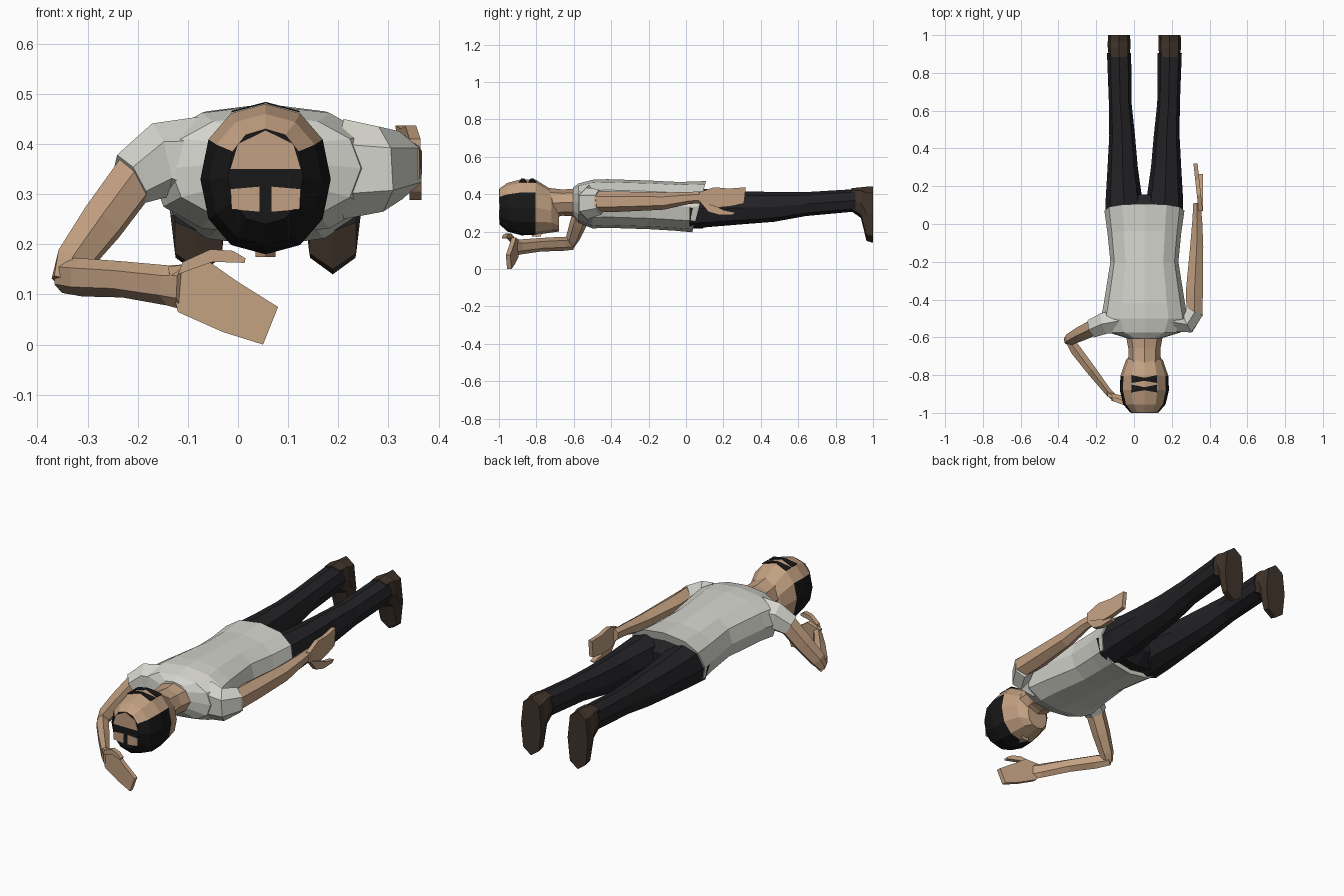
import bpy, bmesh, math
from mathutils import Vector

CX = 0.055  # body centre line


def material(name, rgb):
    m = bpy.data.materials.new(name)
    m.diffuse_color = (*rgb, 1)
    return m


SHIRT = material("shirt_grey", (0.66, 0.66, 0.61))
SKIN = material("skin", (0.54, 0.35, 0.22))
CLOTH = material("dark_cloth", (0.016, 0.016, 0.019))
HAIR = material("hair_black", (0.009, 0.009, 0.009))
LEATHER = material("brown_leather", (0.05, 0.033, 0.023))


def finish(name, bm, *mats):
    bmesh.ops.recalc_face_normals(bm, faces=bm.faces)
    me = bpy.data.meshes.new(name)
    bm.to_mesh(me)
    bm.free()
    for m in mats:
        me.materials.append(m)
    ob = bpy.data.objects.new(name, me)
    bpy.context.collection.objects.link(ob)
    return ob


def loft(name, mats, rings, n=8, p=1.0, axis=None, paint=None):
    """Skin rings of (x, y, z, half width, half height[, slope])."""
    bm = bmesh.new()
    up = Vector((0, 0, 1))
    pts = [Vector(r[:3]) for r in rings]
    loops = []
    for i, r in enumerate(rings):
        t = axis or (pts[min(i + 1, len(pts) - 1)] - pts[max(i - 1, 0)]).normalized()
        side = t.cross(up).normalized()
        top = side.cross(t)
        slope = r[5] if len(r) > 5 else 0
        loop = []
        for k in range(n):
            a = 2 * math.pi * k / n
            s, c = math.sin(a), math.cos(a)
            u = math.copysign(abs(s) ** p, s) * r[3]
            v = math.copysign(abs(c) ** p, c) * r[4]
            loop.append(bm.verts.new(pts[i] + side * u + top * v + t * slope * v))
        loops.append(loop)
    for i in range(len(loops) - 1):
        for k in range(n):
            j = (k + 1) % n
            f = bm.faces.new((loops[i][k], loops[i][j], loops[i + 1][j], loops[i + 1][k]))
            if paint:
                f.material_index = paint(i, k)
    cap = bm.faces.new(loops[0])
    if paint:
        cap.material_index = paint(-1, 0)
    bm.faces.new(loops[-1])
    return finish(name, bm, *mats)


def plate(name, mat, pts, thick):
    """Flat outline extruded by a thickness vector."""
    bm = bmesh.new()
    f = bm.faces.new([bm.verts.new(q) for q in pts])
    ext = bmesh.ops.extrude_face_region(bm, geom=[f], use_keep_orig=True)
    bmesh.ops.translate(bm, vec=thick, verts=[v for v in ext["geom"] if isinstance(v, bmesh.types.BMVert)])
    return finish(name, bm, mat)


Y = Vector((0, 1, 0))

# Shirt body with sloping hem
loft("shirt_body", [SHIRT], [
    (CX, -0.605, 0.36, 0.09, 0.075), (CX, -0.575, 0.352, 0.19, 0.105),
    (CX, -0.50, 0.347, 0.23, 0.13), (CX, -0.42, 0.35, 0.215, 0.13),
    (CX, -0.2, 0.343, 0.18, 0.13), (CX, -0.05, 0.335, 0.195, 0.13, 0.1),
    (CX, 0.07, 0.333, 0.212, 0.137, 0.27)], n=12, p=0.85, axis=Y)

# Sleeves
loft("sleeve_right", [SHIRT], [
    (0.21, -0.52, 0.35, 0.06, 0.10), (0.285, -0.53, 0.35, 0.055, 0.085),
    (0.325, -0.46, 0.358, 0.052, 0.068)], n=6)
loft("sleeve_left", [SHIRT], [
    (-0.09, -0.515, 0.36, 0.07, 0.095), (-0.155, -0.525, 0.368, 0.065, 0.075),
    (-0.215, -0.55, 0.33, 0.056, 0.056)], n=6)

# Straight right arm with hand along the hip
loft("arm_right", [SKIN], [
    (0.32, -0.49, 0.36, 0.048, 0.058), (0.32, -0.35, 0.36, 0.052, 0.054),
    (0.332, -0.12, 0.363, 0.04, 0.046), (0.335, 0.02, 0.38, 0.03, 0.032),
    (0.333, 0.11, 0.385, 0.022, 0.032)], n=6, axis=Y)
palm = [(0.07, 0.41), (0.15, 0.437), (0.23, 0.43), (0.32, 0.437),
        (0.31, 0.35), (0.24, 0.335), (0.14, 0.325), (0.07, 0.36)]
plate("hand_right", SKIN, [(0.342 - 0.11 * (y - 0.07), y, z) for y, z in palm], (0.022, 0, 0))
thumb = [(0.07, 0.365), (0.16, 0.335), (0.2, 0.315), (0.265, 0.302), (0.25, 0.29), (0.18, 0.288), (0.12, 0.305)]
plate("thumb_right", SKIN, [(0.342, y, z) for y, z in thumb], (0.024, 0, 0))

# Bent left arm with hand under the head
loft("upper_arm_left", [SKIN], [
    (-0.185, -0.535, 0.36, 0.05, 0.05), (-0.27, -0.575, 0.245, 0.045, 0.048),
    (-0.33, -0.605, 0.165, 0.036, 0.04), (-0.35, -0.62, 0.125, 0.026, 0.024)], n=6)
loft("forearm_left", [SKIN], [
    (-0.35, -0.605, 0.138, 0.022, 0.035), (-0.31, -0.665, 0.134, 0.033, 0.038),
    (-0.23, -0.77, 0.13, 0.03, 0.036), (-0.14, -0.885, 0.118, 0.022, 0.04),
    (-0.11, -0.915, 0.115, 0.02, 0.045)], n=6)
palm = [(-0.14, 0.155), (-0.06, 0.167), (0.0, 0.125), (0.08, 0.075), (0.05, 0.0), (-0.03, 0.025), (-0.12, 0.065)]
plate("hand_left", SKIN, [(x, -0.915 - 0.22 * (x + 0.14), z) for x, z in palm], (0, 0.024, 0))
thumb = [(-0.12, 0.14), (-0.11, 0.165), (-0.055, 0.19), (-0.01, 0.187), (0.015, 0.172), (0.013, 0.163), (-0.05, 0.165)]
plate("thumb_left", SKIN, [(x, -0.935 - 0.36 * (x + 0.12), z) for x, z in thumb], (0, 0.024, 0))

# Neck and head, hair painted on the crown and sides
loft("neck", [SKIN], [
    (CX, -0.75, 0.35, 0.085, 0.085), (CX, -0.66, 0.355, 0.085, 0.07),
    (CX, -0.58, 0.355, 0.1, 0.075)], n=8, axis=Y)


def hair_paint(ring, k):
    return 1 if ring < 0 or (ring < 3 and 2 <= k <= 9) else 0


loft("head", [SKIN, HAIR], [
    (CX, -0.998, 0.335, 0.075, 0.095), (CX, -0.955, 0.33, 0.112, 0.13),
    (CX, -0.88, 0.33, 0.13, 0.15), (CX, -0.805, 0.33, 0.127, 0.148),
    (CX, -0.72, 0.31, 0.098, 0.115), (CX, -0.68, 0.27, 0.06, 0.07)],
    n=12, p=0.92, axis=Y, paint=hair_paint)
plate("nose", SKIN, [(CX - 0.02, -0.77, 0.2), (CX + 0.02, -0.77, 0.2), (CX, -0.82, 0.2)], (0, -0.005, -0.025))

# Skin panels on the crown, and dark stripes across the back of the head
plate("crown_panel_upper", SKIN, [(CX + x, -1.0, z) for x, z in
      [(-0.07, 0.35), (0.07, 0.35), (0.055, 0.40), (0, 0.427), (-0.055, 0.40)]], (0, 0.003, 0))
for s, tag in ((-1, "left"), (1, "right")):
    plate("crown_panel_" + tag, SKIN, [(CX + s * x, -1.0, z) for x, z in
          [(0.012, 0.265), (0.068, 0.27), (0.07, 0.31), (0.012, 0.315)]], (0, 0.003, 0))
    for i, y in enumerate((-0.88, -0.83)):
        plate(f"hair_stripe_{tag}_{i}", HAIR, [
            (CX, y, 0.481), (CX + s * 0.068, y - 0.012, 0.463),
            (CX + s * 0.068, y + 0.03, 0.463), (CX, y + 0.016, 0.481)], (0, 0, 0.003))

# Trousers and shoes, mirrored about the body centre line
loft("trouser_seat", [CLOTH], [
    (CX, -0.02, 0.325, 0.19, 0.11), (CX, 0.09, 0.322, 0.195, 0.105),
    (CX, 0.155, 0.325, 0.09, 0.06)], n=10, p=0.8, axis=Y)
for s, tag in ((-1, "left"), (1, "right")):
    loft("trouser_leg_" + tag, [CLOTH], [(CX + s * x, *r) for x, *r in [
        (0.105, 0.02, 0.325, 0.1, 0.11), (0.108, 0.13, 0.325, 0.097, 0.1),
        (0.115, 0.3, 0.327, 0.08, 0.088), (0.118, 0.47, 0.332, 0.068, 0.08),
        (0.128, 0.64, 0.347, 0.06, 0.064), (0.134, 0.905, 0.367, 0.064, 0.06)]],
        n=8, p=0.85, axis=Y)
    loft("shoe_" + tag, [LEATHER], [(CX + s * x, *r) for x, *r in [
        (0.134, 0.885, 0.37, 0.055, 0.062), (0.134, 0.935, 0.355, 0.06, 0.082),
        (0.134, 0.965, 0.295, 0.06, 0.145), (0.134, 1.0, 0.29, 0.058, 0.15)]],
        n=8, p=0.72, axis=Y)
